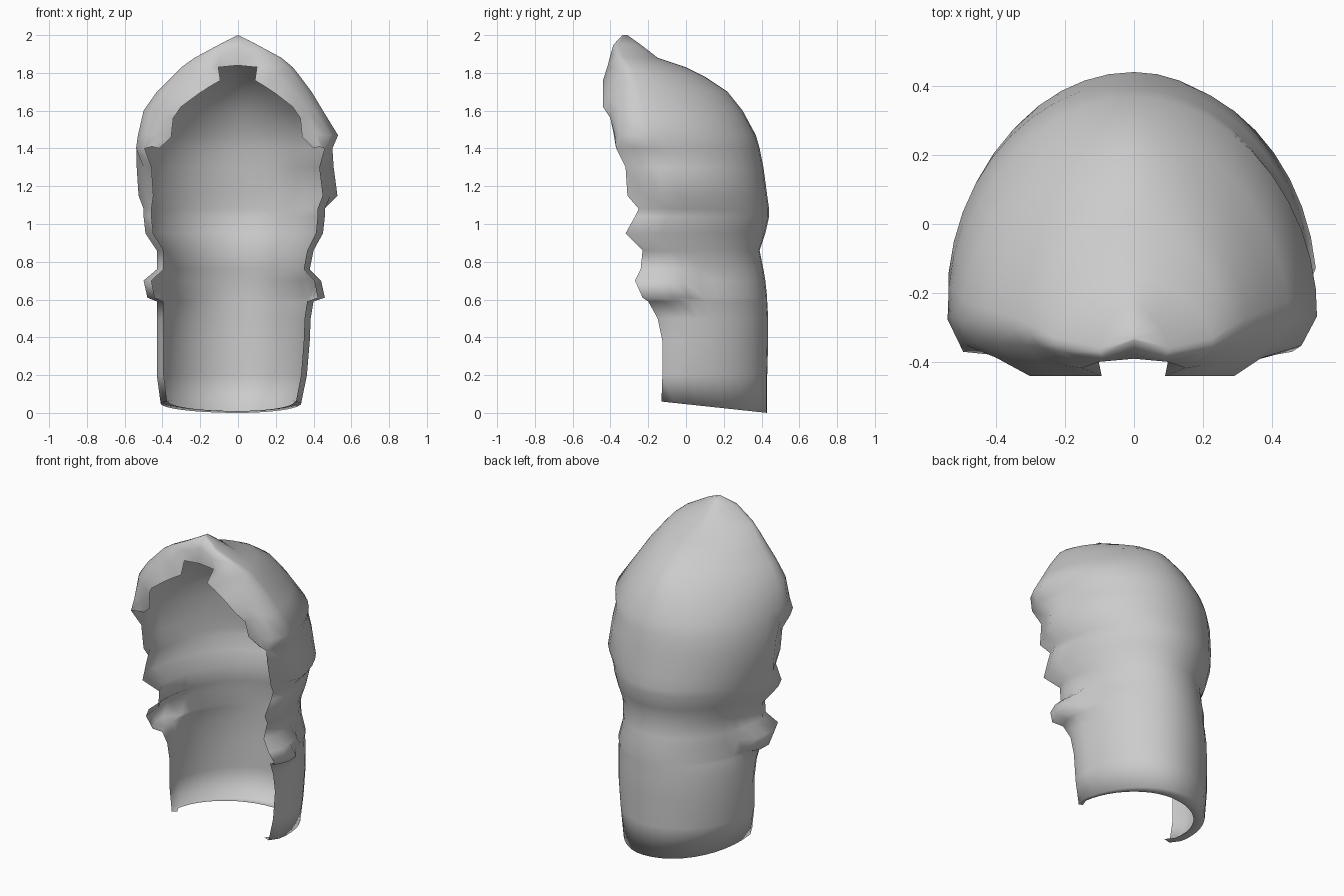
import bpy
import bmesh
import math
from mathutils import Vector

default = bpy.data.objects.get("Cube")
if default:
    bpy.data.objects.remove(default, do_unlink=True)

hair_grey = bpy.data.materials.new("hair_grey")
hair_grey.use_nodes = True
tint = (0.6, 0.6, 0.6, 1)
hair_grey.diffuse_color = tint
hair_grey.node_tree.nodes["Principled BSDF"].inputs["Base Color"].default_value = tint

# Height, right reach, left reach, back depth, front edge
ROWS = [
    (0, .41, .335, .43, -.13),
    (.2, .43, .365, .43, -.125),
    (.38, .43, .38, .435, -.125),
    (.5, .43, .385, .435, -.15),
    (.59, .43, .4, .43, -.2),
    (.61, .43, .41, .43, -.23),
    (.7, .45, .39, .42, -.27),
    (.76, .43, .38, .41, -.24),
    (.86, .43, .4, .39, -.23),
    (.95, .49, .45, .42, -.32),
    (1.04, .5, .46, .44, -.27),
    (1.08, .5, .46, .44, -.25),
    (1.15, .53, .53, .43, -.31),
    (1.3, .54, .51, .41, -.32),
    (1.4, .54, .5, .39, -.37),
    (1.47, .53, .53, .37, -.36),
    (1.6, .5, .45, .3, -.37),
    (1.7, .43, .39, .22, -.37),
    (1.78, .35, .33, .1, -.37),
    (1.83, .3, .29, 0, -.37),
    (1.88, .23, .23, -.15, -.38),
    (1.95, .1, .1, -.24, -.39),
    (2, 0, 0, -.31, -.34),
]
# Lower edge of the fringe, from the temple up to the centre notch
FRINGE = [(.4, -.35, 1.4), (.34, -.38, 1.46), (.33, -.4, 1.56),
          (.29, -.44, 1.62), (.2, -.44, 1.69), (.14, -.44, 1.73),
          (.09, -.44, 1.76), (.1, -.39, 1.83), (0, -.39, 1.84)]
COLUMNS = 24
SWEEP = math.radians(100)


def row_points(z, right, left, back, front):
    """Rounded arc from the right front edge, round the back, to the left."""
    tail = -math.cos(SWEEP)
    middle = (front + tail * back) / (1 + tail)
    # the crown narrows towards the back more than the lengths do
    power = 1 + .2 * min(max((z - 1.4) / .3, 0), 1)
    points = []
    for i in range(COLUMNS + 1):
        angle = SWEEP * (2 * i / COLUMNS - 1)
        side = math.copysign(1, angle)
        forward = math.cos(angle)
        x = (left if angle > 0 else right) * abs(math.sin(angle)) ** power
        y = middle + (back - middle) * math.copysign(abs(forward) ** power, forward)
        # temple locks tuck under the cap, lower locks flare out
        if 1.1 < z < 1.38 and y < -.17:
            x -= .04
        if .6 < z < .72 and y < 0:
            x += .05
        # front edges curl inwards
        if i in (0, COLUMNS):
            x *= .93
        lift = .06 * (back - y) / (back - front) if z == 0 else 0
        points.append(Vector((side * x, y, z + lift)))
    return points


def bridge(bm, first, second):
    for a, b, c, d in zip(first, first[1:], second[1:], second):
        bm.faces.new((a, b, c, d))


bm = bmesh.new()

# Main shell with the tips turned in underneath
grid = [[bm.verts.new(p) for p in row_points(*row)] for row in ROWS]
lip = [bm.verts.new((v.co.x * .9, v.co.y - .16 * max(v.co.y + .13, 0), v.co.z + .01))
       for v in grid[0]]
for lower, upper in zip([lip] + grid, grid):
    bridge(bm, lower, upper)

# Fringe rolls forward from the brim on both sides
for end, side in ((0, -1.04), (COLUMNS, 1)):
    brim = [row[end] for row in grid[-len(FRINGE):]]
    hem = [bm.verts.new((x * side, y, z)) for x, y, z in FRINGE]
    roll = [bm.verts.new((a.co + b.co) / 2 + Vector((0, -.012, .01)))
            for a, b in zip(brim, hem)]
    bridge(bm, brim, roll)
    bridge(bm, roll, hem)

bmesh.ops.remove_doubles(bm, verts=bm.verts, dist=.004)
bmesh.ops.recalc_face_normals(bm, faces=bm.faces)
mesh = bpy.data.meshes.new("hair_shell")
bm.to_mesh(mesh)
bm.free()
mesh.materials.append(hair_grey)
hair = bpy.data.objects.new("hair_shell", mesh)
bpy.context.collection.objects.link(hair)

bpy.ops.object.select_all(action="DESELECT")
hair.select_set(True)
bpy.context.view_layer.objects.active = hair
bpy.ops.object.shade_smooth_by_angle(angle=math.radians(110))
